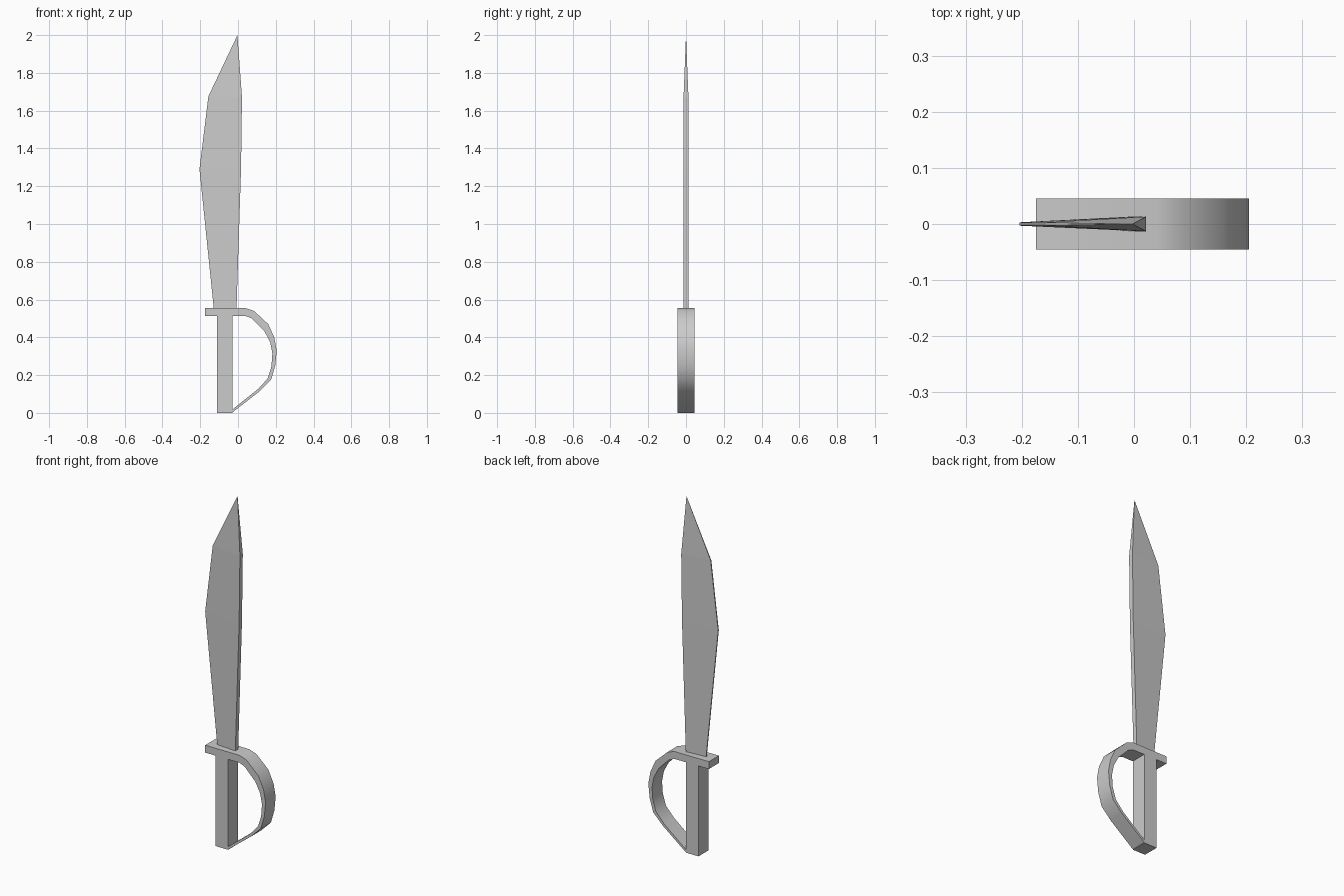
import bpy, bmesh, math

if "Cube" in bpy.data.objects:
    bpy.data.objects.remove(bpy.data.objects["Cube"])


def make_object(name, bm):
    bmesh.ops.recalc_face_normals(bm, faces=bm.faces)
    mesh = bpy.data.meshes.new(name)
    bm.to_mesh(mesh)
    bm.free()
    obj = bpy.data.objects.new(name, mesh)
    bpy.context.collection.objects.link(obj)
    return obj


def loft(name, sections):
    """Join four-cornered sections into a closed solid."""
    bm = bmesh.new()
    rings = [[bm.verts.new(p) for p in s] for s in sections]
    for a, b in zip(rings, rings[1:]):
        for i in range(4):
            j = (i + 1) % 4
            bm.faces.new((a[i], a[j], b[j], b[i]))
    bm.faces.new(rings[0])
    bm.faces.new(rings[-1])
    return make_object(name, bm)


HALF_DEPTH = 0.045

# Grip: square bar
loft("grip", [[(-0.11, -HALF_DEPTH, z), (-0.03, -HALF_DEPTH, z),
               (-0.03, HALF_DEPTH, z), (-0.11, HALF_DEPTH, z)]
              for z in (0.0, 0.515)])

# Hand guard: crosspiece curving down to the foot of the grip (outer, inner)
guard_pairs = [
    ((-0.175, 0.555), (-0.175, 0.513)),
    ((0.04, 0.555), (0.04, 0.513)),
    ((0.085, 0.54), (0.073, 0.50)),
    ((0.16, 0.47), (0.14, 0.432)),
    ((0.192, 0.40), (0.17, 0.375)),
    ((0.205, 0.33), (0.182, 0.315)),
    ((0.197, 0.25), (0.177, 0.245)),
    ((0.175, 0.175), (0.157, 0.182)),
    ((0.115, 0.115), (0.107, 0.127)),
    ((-0.03, 0.002), (-0.03, 0.018)),
]
guard = loft("hand_guard", [[(o[0], -HALF_DEPTH, o[1]), (o[0], HALF_DEPTH, o[1]),
                             (i[0], HALF_DEPTH, i[1]), (i[0], -HALF_DEPTH, i[1])]
                            for o, i in guard_pairs])
bpy.context.view_layer.objects.active = guard
guard.select_set(True)
bpy.ops.object.shade_smooth_by_angle(angle=math.radians(40))

# Blade: thick spine on the right, thin cutting edge on the left (z, x)
SPINE, EDGE = 0.013, 0.003
blade_levels = [((-0.128, 0.55), (-0.008, 0.55)),
                ((-0.204, 1.29), (0.016, 1.29)),
                ((-0.157, 1.675), (0.021, 1.67))]
bm = bmesh.new()
rings = [[bm.verts.new(p) for p in ((e[0], -EDGE, e[1]), (s[0], -SPINE, s[1]),
                                    (s[0], SPINE, s[1]), (e[0], EDGE, e[1]))]
         for e, s in blade_levels]
tip = bm.verts.new((-0.003, 0, 2.0))
bm.faces.new(rings[0])
for i in range(4):
    j = (i + 1) % 4
    for a, b in zip(rings, rings[1:]):
        bm.faces.new((a[i], a[j], b[j], b[i]))
    bm.faces.new((rings[-1][i], rings[-1][j], tip))
make_object("blade", bm)
